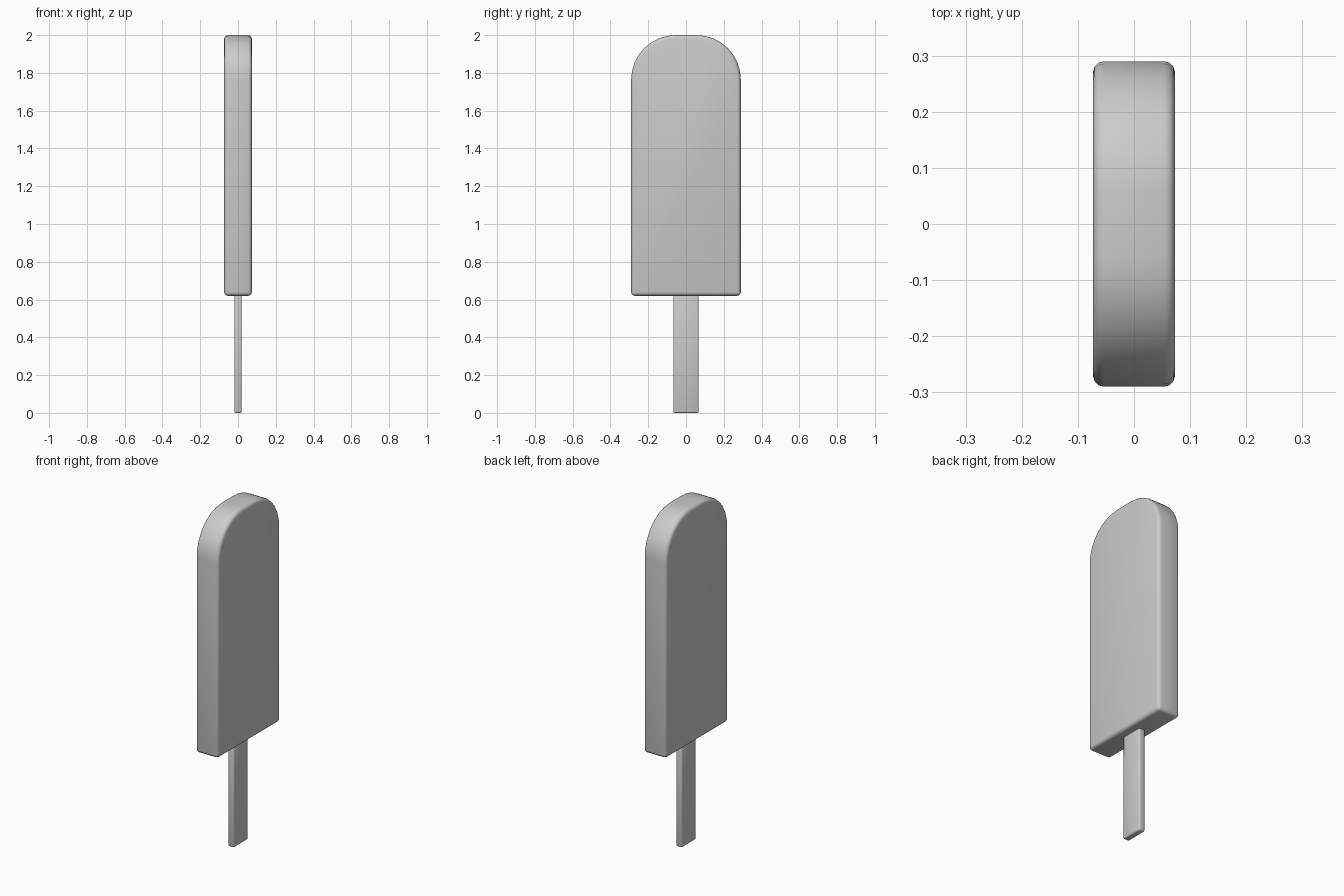
import bpy, bmesh, math

if "Cube" in bpy.data.objects:
    bpy.data.objects.remove(bpy.data.objects["Cube"])


def slab(name, outline, half_x, bevel, segments):
    """Extrude a (y, z) outline along x, then round its edges."""
    bm = bmesh.new()
    face = bm.faces.new([bm.verts.new((-half_x, y, z)) for y, z in outline])
    ext = bmesh.ops.extrude_face_region(bm, geom=[face])
    verts = [v for v in ext["geom"] if isinstance(v, bmesh.types.BMVert)]
    bmesh.ops.translate(bm, verts=verts, vec=(2 * half_x, 0, 0))
    bmesh.ops.recalc_face_normals(bm, faces=bm.faces[:])
    mesh = bpy.data.meshes.new(name)
    bm.to_mesh(mesh)
    bm.free()
    obj = bpy.data.objects.new(name, mesh)
    bpy.context.collection.objects.link(obj)
    mod = obj.modifiers.new("rounded_edges", "BEVEL")
    mod.width = bevel
    mod.segments = segments
    mod.limit_method = "ANGLE"
    mod.angle_limit = math.radians(40)
    for p in mesh.polygons:
        p.use_smooth = True
    return obj


# Ice bar: straight sides, square bottom, generously rounded top corners
half_w, bottom, top, radius, steps = 0.29, 0.62, 2.0, 0.235, 8
right = [(half_w - radius + radius * math.cos(a), top - radius + radius * math.sin(a))
         for a in (math.pi / 2 * i / steps for i in range(steps + 1))]
left = [(-y, z) for y, z in reversed(right)]
slab("ice_bar", [(half_w, bottom)] + right + left + [(-half_w, bottom)], 0.073, 0.019, 3)

# Flat wooden stick, running a little way into the bar
w = 0.067
slab("stick", [(w, 0), (w, 0.7), (-w, 0.7), (-w, 0)], 0.019, 0.007, 2)
